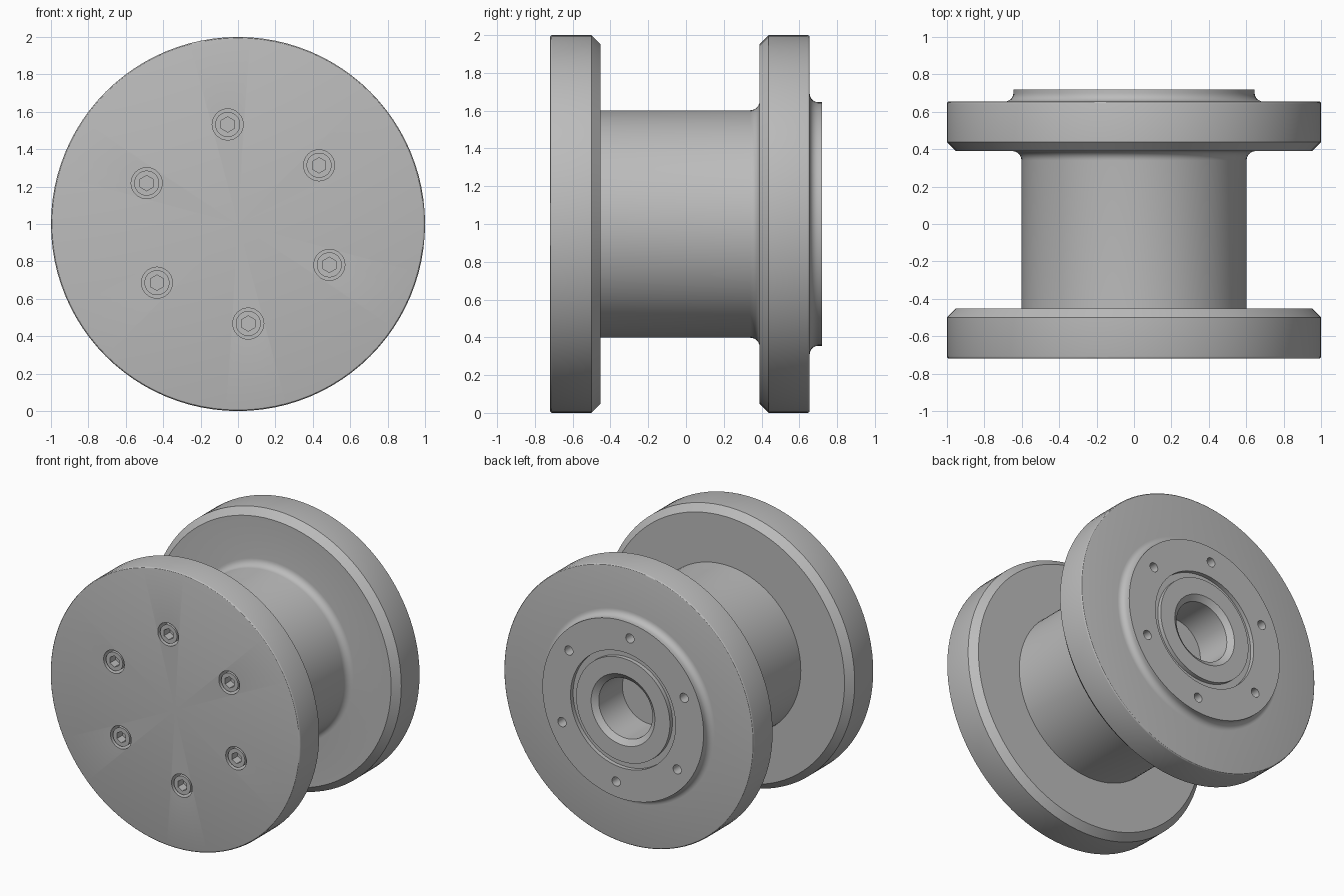
import bpy, bmesh, math
from mathutils import Matrix, Vector

if "Cube" in bpy.data.objects:
    bpy.data.objects.remove(bpy.data.objects["Cube"], do_unlink=True)

grey = bpy.data.materials.new("machined grey")
grey.use_nodes = True
grey.diffuse_color = (0.5, 0.5, 0.5, 1)
grey.node_tree.nodes["Principled BSDF"].inputs["Base Color"].default_value = (0.5, 0.5, 0.5, 1)

CENTRE = Vector((0, 0, 1))
SEGMENTS = 96
BOLT_RADIUS, BOLT_START = 0.535, math.radians(95.9)
BOLTS = [BOLT_START + k * math.tau / 6 for k in range(6)]


def add_object(name, bm):
    bmesh.ops.recalc_face_normals(bm, faces=bm.faces)
    mesh = bpy.data.meshes.new(name)
    bm.to_mesh(mesh)
    bm.free()
    mesh.materials.append(grey)
    obj = bpy.data.objects.new(name, mesh)
    bpy.context.collection.objects.link(obj)
    return obj


def activate(obj):
    bpy.ops.object.select_all(action='DESELECT')
    obj.select_set(True)
    bpy.context.view_layer.objects.active = obj


def smooth(obj):
    activate(obj)
    bpy.ops.object.shade_smooth_by_angle(angle=math.radians(30))


def arc(r, y, size, start, end, steps=6):
    """Rounded corner in the (radius, y) plane, angles in degrees."""
    angles = [math.radians(start + (end - start) * i / steps) for i in range(steps + 1)]
    return [(r + size * math.cos(a), y + size * math.sin(a)) for a in angles]


def lathe(name, profile):
    """Turn a (radius, y) profile around the horizontal y axis."""
    bm = bmesh.new()
    verts = [bm.verts.new((r, y, 1)) for r, y in profile]
    edges = [bm.edges.new(pair) for pair in zip(verts, verts[1:])]
    bmesh.ops.spin(bm, geom=verts + edges, cent=CENTRE, axis=(0, 1, 0),
                   angle=math.tau, steps=SEGMENTS)
    bmesh.ops.remove_doubles(bm, verts=bm.verts, dist=1e-4)
    return add_object(name, bm)


def add_rod(bm, x, z, radius, y0, y1, sides=32, tip=None):
    """Cylinder along y, from y0 to y1; tip is the radius at the y1 end."""
    place = Matrix.Translation((x, (y0 + y1) / 2, z)) @ Matrix.Rotation(-math.pi / 2, 4, 'X')
    bmesh.ops.create_cone(bm, cap_ends=True, segments=sides, radius1=radius,
                          radius2=radius if tip is None else tip,
                          depth=y1 - y0, matrix=place)


def bolt_rods(name, radius, y0, y1, sides=32):
    """One rod at each place on the bolt circle."""
    bm = bmesh.new()
    for a in BOLTS:
        add_rod(bm, BOLT_RADIUS * math.cos(a), 1 + BOLT_RADIUS * math.sin(a),
                radius, y0, y1, sides)
    return add_object(name, bm)


def cut(obj, cutter):
    cutter.hide_render = True
    mod = obj.modifiers.new("cut", 'BOOLEAN')
    mod.operation, mod.solver, mod.object = 'DIFFERENCE', 'EXACT', cutter
    activate(obj)
    bpy.ops.object.modifier_apply(modifier=mod.name)
    bpy.data.objects.remove(cutter, do_unlink=True)


# Front plate with a rounded front rim and a chamfered inner rim
plate = lathe("front_plate",
              [(0, -0.72)] + arc(0.988, -0.708, 0.012, -90, 0, 3)
              + [(1, -0.5), (0.952, -0.452), (0, -0.452)])
cut(plate, bolt_rods("counterbore_cutter", 0.083, -0.8, -0.6))
smooth(plate)

# Barrel, rear flange and hub with ring groove and blind bore
spool = lathe("barrel_and_rear_flange",
              [(0, -0.46), (0.602, -0.46)]
              + arc(0.652, 0.34, 0.05, 180, 90)
              + [(0.952, 0.39), (1, 0.438)]
              + arc(0.988, 0.643, 0.012, 0, 90, 3)
              + arc(0.69, 0.7, 0.045, 270, 180)
              + [(0.645, 0.72), (0.42, 0.72), (0.42, 0.69), (0.375, 0.69), (0.375, 0.72),
                 (0.255, 0.72), (0.215, 0.69), (0.215, 0.42), (0, 0.42)])
cut(spool, bolt_rods("rear_hole_cutter", 0.033, 0.6, 0.8, 24))
smooth(spool)

# Screw heads with hexagonal sockets, sunk in the front plate
screws = bolt_rods("socket_screws", 0.067, -0.715, -0.58)
cut(screws, bolt_rods("hex_cutter", 0.041, -0.8, -0.65, 6))
smooth(screws)
